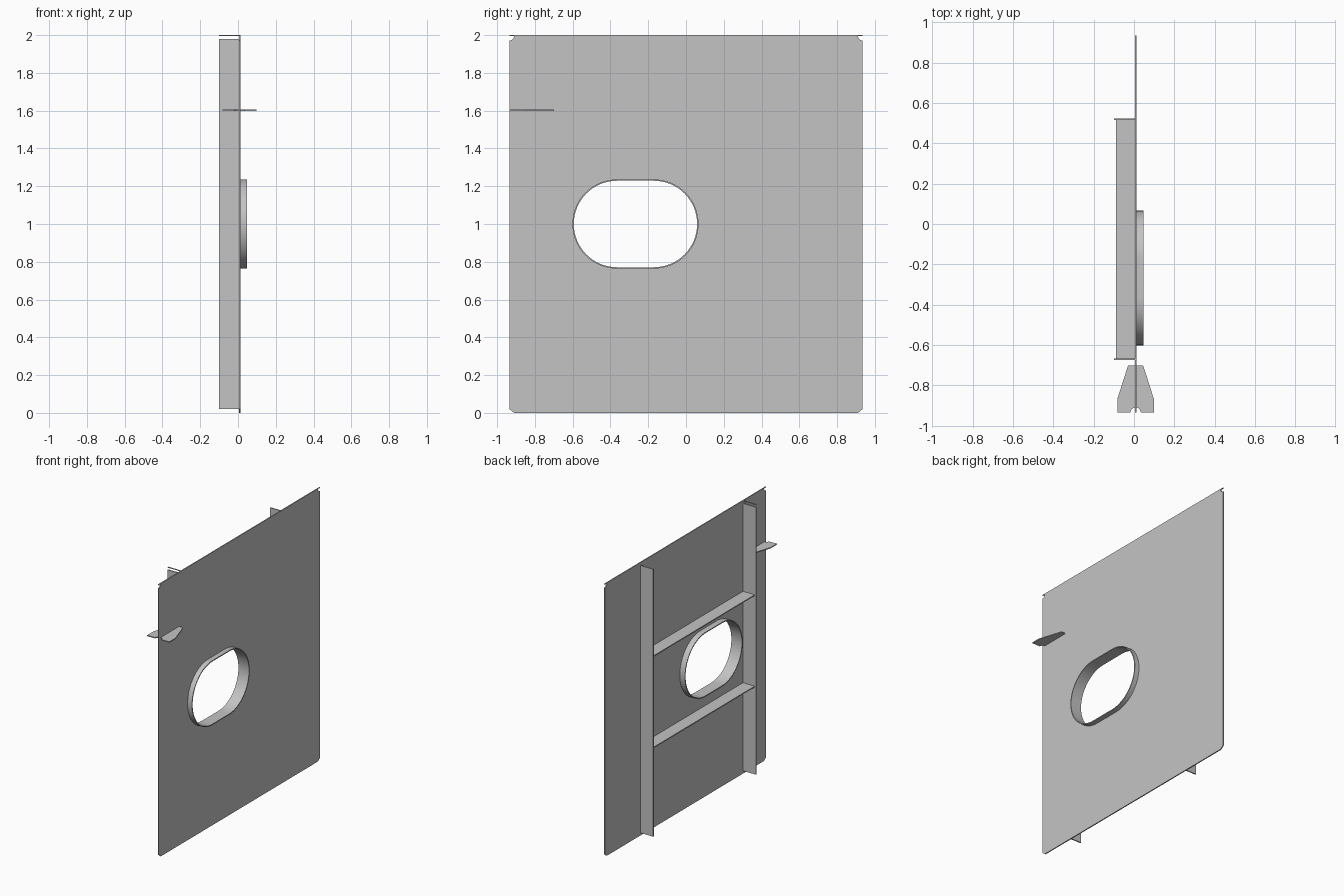
import bpy
import bmesh
from math import cos, sin, pi, radians
from mathutils import Vector

if "Cube" in bpy.data.objects:
    bpy.data.objects.remove(bpy.data.objects["Cube"], do_unlink=True)

STEEL = (0.55, 0.55, 0.55, 1)
steel = bpy.data.materials.new("steel_grey")
steel.use_nodes = True
steel.diffuse_color = STEEL
steel.node_tree.nodes["Principled BSDF"].inputs["Base Color"].default_value = STEEL

T = 0.008                     # sheet thickness
PLATE_BACK = 0.004
HALF_W = 0.935


def add_mesh(name, bm):
    bmesh.ops.recalc_face_normals(bm, faces=bm.faces)
    mesh = bpy.data.meshes.new(name)
    bm.to_mesh(mesh)
    bm.free()
    mesh.materials.append(steel)
    obj = bpy.data.objects.new(name, mesh)
    bpy.context.collection.objects.link(obj)
    return obj


def extrude_loops(name, loops, push):
    """Fill closed 3D loops (later ones are holes) and push them to a solid."""
    bm = bmesh.new()
    for loop in loops:
        verts = [bm.verts.new(p) for p in loop]
        for a, b in zip(verts, verts[1:] + verts[:1]):
            bm.edges.new((a, b))
    normal = Vector(push).normalized()
    bmesh.ops.triangle_fill(bm, edges=bm.edges[:], use_beauty=True, normal=normal)
    bmesh.ops.dissolve_limit(bm, angle_limit=0.001, verts=[], edges=bm.edges[:])
    out = bmesh.ops.extrude_face_region(bm, geom=bm.faces[:], use_keep_orig=True)
    moved = [v for v in out["geom"] if isinstance(v, bmesh.types.BMVert)]
    bmesh.ops.translate(bm, verts=moved, vec=push)
    return add_mesh(name, bm)


def box(name, lo, hi):
    bm = bmesh.new()
    bmesh.ops.create_cube(bm, size=1)
    lo, hi = Vector(lo), Vector(hi)
    bmesh.ops.scale(bm, vec=hi - lo, verts=bm.verts)
    bmesh.ops.translate(bm, vec=(lo + hi) / 2, verts=bm.verts)
    return add_mesh(name, bm)


def arc(cx, cy, r, start, end, n):
    return [(cx + r * cos(start + (end - start) * i / n),
             cy + r * sin(start + (end - start) * i / n)) for i in range(n + 1)]


def slot(r, x):
    """Stadium outline in the plate's plane at depth x."""
    pts = arc(-0.17, 1.0, r, -pi / 2, pi / 2, 32) + arc(-0.365, 1.0, r, pi / 2, 1.5 * pi, 32)
    return [(x, y, z) for y, z in pts]


# Main plate with relieved corners and a slotted opening
cope, top = 0.025, 1.996
outline = [(-HALF_W + 0.025, 0), (HALF_W - 0.025, 0), (HALF_W, 0.02)]
outline += arc(HALF_W, top, cope, 1.5 * pi, pi, 6)
outline += arc(-HALF_W, top, cope, 0, -pi / 2, 6)
outline += [(-HALF_W, 0.02)]
extrude_loops("main_plate",
              [[(PLATE_BACK, y, z) for y, z in outline], slot(0.232, PLATE_BACK)],
              (T, 0, 0))

# Thin strips along the top edge
box("top_edge_strip", (PLATE_BACK, -HALF_W, top), (PLATE_BACK + T, HALF_W, 2))
box("stiffener_top_strip", (-0.1, -0.674, top), (PLATE_BACK, -0.666, 2))

# Collar around the opening
collar = extrude_loops("opening_collar", [slot(0.236, -0.038), slot(0.229, -0.038)],
                       (0.086, 0, 0))
bpy.ops.object.select_all(action='DESELECT')
collar.select_set(True)
bpy.context.view_layer.objects.active = collar
bpy.ops.object.shade_smooth_by_angle(angle=radians(30))

# Upright stiffeners
for name, y in (("front_upright_stiffener", -0.67), ("rear_upright_stiffener", 0.52)):
    box(name, (-0.1, y - T / 2, 0.02), (PLATE_BACK, y + T / 2, 1.98))

# Horizontal stiffeners between the uprights
for name, z in (("lower_cross_stiffener", 0.662), ("upper_cross_stiffener", 1.332)):
    box(name, (-0.09, -0.666, z - T / 2), (PLATE_BACK, 0.516, z + T / 2))

# Tapered bracket crossing the front edge, with a rounded notch
mid = PLATE_BACK + T / 2
profile = arc(mid, -HALF_W, 0.026, pi, 0, 12)
profile += [(mid + 0.09, -HALF_W), (mid + 0.09, -0.865), (mid + 0.037, -0.7),
            (mid - 0.037, -0.7), (mid - 0.09, -0.865), (mid - 0.09, -HALF_W)]
extrude_loops("edge_bracket", [[(x, y, 1.598) for x, y in profile]], (0, 0, 0.007))
